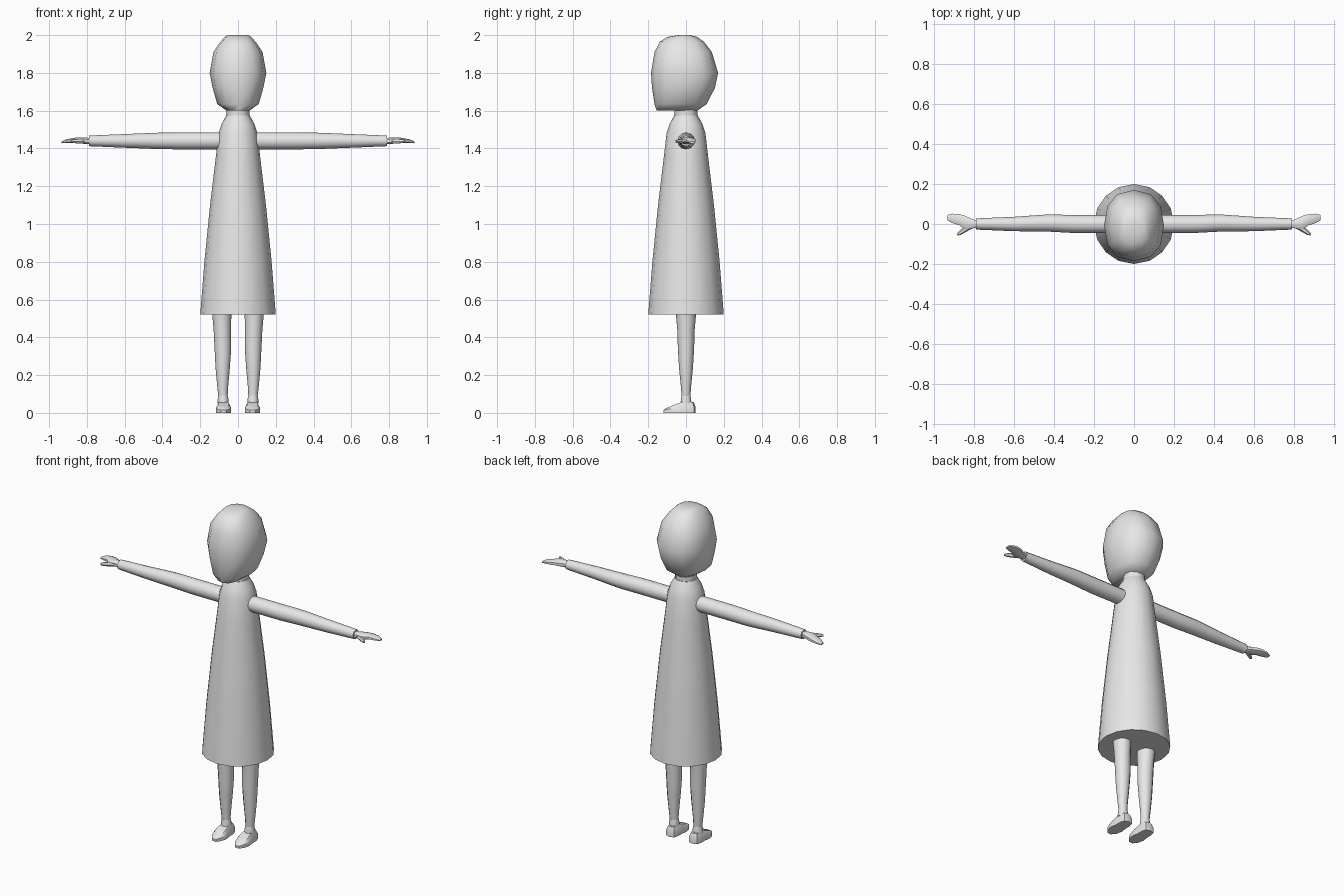
import bpy, math
from mathutils import Vector

cube = bpy.data.objects.get("Cube")
if cube:
    bpy.data.objects.remove(cube, do_unlink=True)

grey = bpy.data.materials.new("plain_grey")
grey.use_nodes = True
COLOUR = (0.8, 0.8, 0.8, 1)
grey.diffuse_color = COLOUR
grey.node_tree.nodes["Principled BSDF"].inputs["Base Color"].default_value = COLOUR


def make(name, verts, faces, angle=40):
    mesh = bpy.data.meshes.new(name)
    mesh.from_pydata(verts, [], faces)
    mesh.materials.append(grey)
    obj = bpy.data.objects.new(name, mesh)
    bpy.context.collection.objects.link(obj)
    bpy.ops.object.select_all(action='DESELECT')
    obj.select_set(True)
    bpy.context.view_layer.objects.active = obj
    bpy.ops.object.mode_set(mode='EDIT')
    bpy.ops.mesh.select_all(action='SELECT')
    bpy.ops.mesh.normals_make_consistent(inside=False)
    bpy.ops.object.mode_set(mode='OBJECT')
    bpy.ops.object.shade_smooth_by_angle(angle=math.radians(angle))
    return obj


def loft(name, rings, u, v, sides, power=1.0, angle=40, turn=0.0):
    """Skin closed rings given as (centre, half size along u, half size along v)."""
    u, v = Vector(u), Vector(v)
    verts, faces = [], []
    for centre, a, b in rings:
        for i in range(sides):
            t = 2 * math.pi * (i + turn) / sides
            c, s = math.cos(t), math.sin(t)
            c = math.copysign(abs(c) ** power, c)
            s = math.copysign(abs(s) ** power, s)
            verts.append(Vector(centre) + u * (a * c) + v * (b * s))
    for r in range(len(rings) - 1):
        for i in range(sides):
            j = (i + 1) % sides
            faces.append((r * sides + i, r * sides + j,
                          (r + 1) * sides + j, (r + 1) * sides + i))
    faces.append(tuple(reversed(range(sides))))
    faces.append(tuple(range((len(rings) - 1) * sides, len(rings) * sides)))
    return make(name, verts, faces, angle)


X, Y, Z = (1, 0, 0), (0, 1, 0), (0, 0, 1)

# Dress: flared body with a flat closed hem
dress = [(0.52, 0.20), (0.80, 0.178), (1.10, 0.148), (1.35, 0.118),
         (1.48, 0.103), (1.53, 0.087), (1.575, 0.062)]
loft("dress", [((0, 0, z), r, r) for z, r in dress], X, Y, 16)

# Neck
loft("neck", [((0, 0, z), 0.06, 0.06) for z in (1.56, 1.63)], X, Y, 12)

# Head: height, front y, back y, half width
head = [(1.60, -0.155, 0.06, 0.06), (1.635, -0.167, 0.11, 0.11),
        (1.72, -0.180, 0.153, 0.134), (1.80, -0.185, 0.17, 0.15),
        (1.91, -0.167, 0.137, 0.13), (1.965, -0.138, 0.095, 0.093),
        (1.99, -0.10, 0.06, 0.07), (2.0, -0.04, 0.02, 0.055)]
loft("head", [((0, (f + b) / 2, z), w, (b - f) / 2) for z, f, b, w in head],
     X, Y, 12, power=0.85, angle=50)

# Limbs and hands, mirrored left and right
for side, sx in (("left", 1), ("right", -1)):
    arm = [(0.06, 0, 0.045), (0.30, 0, 0.045), (0.43, 0.005, 0.043),
           (0.60, 0, 0.036), (0.79, 0, 0.028)]
    loft(side + "_arm", [((sx * x, y, 1.44), r, r) for x, y, r in arm], Y, Z, 12)

    # Palm running into joined fingers: x, y, z, half width, half thickness
    palm = [(0.77, 0, 1.438, 0.018, 0.018), (0.80, 0, 1.44, 0.022, 0.018),
            (0.845, 0.006, 1.443, 0.037, 0.017), (0.875, 0.022, 1.442, 0.030, 0.014),
            (0.91, 0.028, 1.438, 0.025, 0.010), (0.935, 0.032, 1.432, 0.014, 0.005)]
    loft(side + "_hand", [((sx * x, y, z), w, h) for x, y, z, w, h in palm],
         Y, Z, 8, power=0.8, turn=0.5)
    thumb = [(0.81, -0.008, 0.013), (0.85, -0.030, 0.013),
             (0.872, -0.046, 0.010), (0.885, -0.054, 0.005)]
    loft(side + "_thumb", [((sx * x, y, 1.438), r, r) for x, y, r in thumb],
         (sx * 0.6, 0.8, 0), Z, 6)

    # Leg with calf, narrowing to the ankle: z, x, half width, half depth
    leg = [(0.07, 0.079, 0.023, 0.022), (0.14, 0.081, 0.029, 0.027),
           (0.24, 0.081, 0.038, 0.037), (0.34, 0.080, 0.044, 0.043),
           (0.44, 0.083, 0.046, 0.046), (0.53, 0.086, 0.051, 0.054)]
    loft(side + "_leg", [((sx * x, 0, z), w, d) for z, x, w, d in leg], X, Y, 12)
    cuff = [(0.05, 0.03), (0.075, 0.028), (0.092, 0.025)]
    loft(side + "_ankle", [((sx * 0.079, 0, z), r, r) for z, r in cuff], X, Y, 10)

    # Shoe: rounded sole outline, wedge top that slopes down to the toe
    outline = [(0, 0.05), (0.026, 0.042), (0.034, 0.015), (0.034, -0.02),
               (0.04, -0.06), (0.032, -0.095), (0.013, -0.12)]
    outline += [(-x, y) for x, y in reversed(outline[1:])]
    n = len(outline)
    verts = []
    for level in range(3):
        for x, y in outline:
            top = min(0.058, 0.024 + (y + 0.12) * 0.36)
            shrink = 0.72 if level == 2 else 1.0
            height = (0.0, top * 0.6, top)[level]
            verts.append((sx * (0.077 + x * shrink), -0.025 + (y + 0.025) * (0.87 if level == 2 else 1), height))
    faces = [(l * n + i, l * n + (i + 1) % n, (l + 1) * n + (i + 1) % n, (l + 1) * n + i)
             for l in range(2) for i in range(n)]
    faces.append(tuple(reversed(range(n))))
    # Top closed in strips across the foot
    base = 2 * n
    faces.append((base, base + 1, base + n - 1))
    for i in range(1, n // 2):
        faces.append((base + i, base + i + 1, base + n - i - 1, base + n - i))
    make(side + "_shoe", verts, faces, 35)
